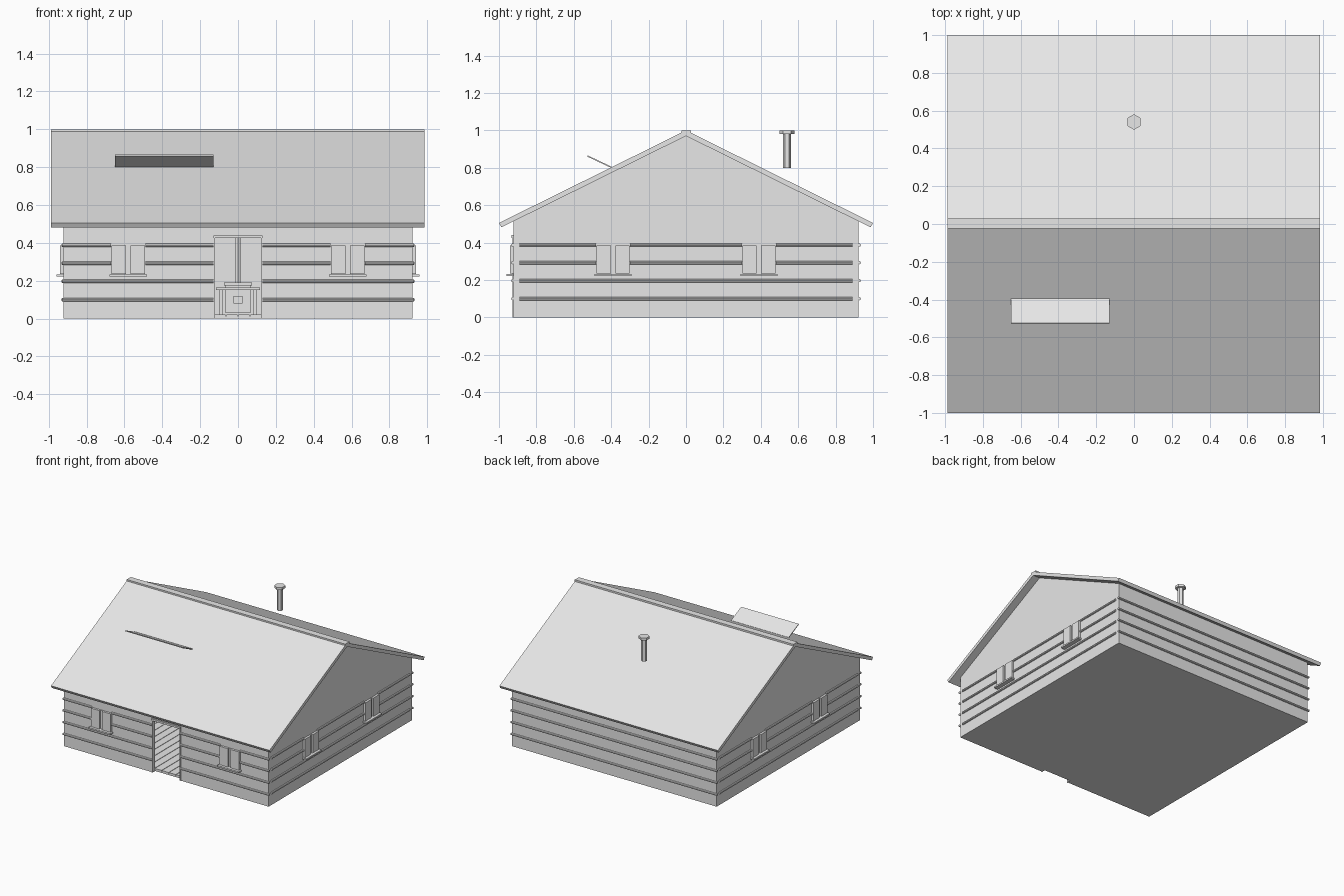
import bpy
import bmesh
from math import atan2, pi
from mathutils import Matrix, Vector

cube = bpy.data.objects.get("Cube")
if cube:
    bpy.data.objects.remove(cube, do_unlink=True)

grey = bpy.data.materials.new("light_grey")
grey.use_nodes = True
grey.diffuse_color = (0.8, 0.8, 0.8, 1)
grey.node_tree.nodes["Principled BSDF"].inputs["Base Color"].default_value = (0.8, 0.8, 0.8, 1)


def finish(name, bm):
    bmesh.ops.recalc_face_normals(bm, faces=bm.faces)
    mesh = bpy.data.meshes.new(name)
    bm.to_mesh(mesh)
    bm.free()
    mesh.materials.append(grey)
    obj = bpy.data.objects.new(name, mesh)
    bpy.context.collection.objects.link(obj)
    return obj


def add_box(bm, x, y, z, turn=Matrix()):
    size = Matrix.Diagonal((x[1] - x[0], y[1] - y[0], z[1] - z[0], 1))
    centre = Matrix.Translation((sum(x) / 2, sum(y) / 2, sum(z) / 2))
    bmesh.ops.create_cube(bm, size=1, matrix=turn @ centre @ size)


def box(name, x, y, z):
    bm = bmesh.new()
    add_box(bm, x, y, z)
    return finish(name, bm)


def prism(name, profile, x0, x1):
    """Extrude a (y, z) profile along x."""
    bm = bmesh.new()
    face = bm.faces.new([bm.verts.new((x0, y, z)) for y, z in profile])
    out = bmesh.ops.extrude_face_region(bm, geom=[face])
    verts = [v for v in out["geom"] if isinstance(v, bmesh.types.BMVert)]
    bmesh.ops.translate(bm, verts=verts, vec=(x1 - x0, 0, 0))
    return finish(name, bm)


def tube(name, x, y, z0, z1, r, sides=6):
    bm = bmesh.new()
    bmesh.ops.create_cone(bm, cap_ends=True, segments=sides, radius1=r, radius2=r,
                          depth=z1 - z0, matrix=Matrix.Translation((x, y, (z0 + z1) / 2)))
    return finish(name, bm)


W = 0.923        # outer wall face
T = 0.03         # wall thickness
EAVE = 0.515     # wall top
DOOR = 0.13      # half width of the doorway

# Walls, with gables on the two ends
gable = [(-W, 0), (W, 0), (W, EAVE), (0, 0.978), (-W, EAVE)]
for side, label in ((1, "left"), (-1, "right")):
    prism(label + "_gable_wall", gable, side * W, side * (W - T))
    box(label + "_front_wall", sorted((side * DOOR, side * (W - T))), (-W, T - W), (0, EAVE))
    box(label + "_door_post", sorted((side * DOOR, side * (DOOR - 0.008))),
        (-W - 0.004, T - W), (0, 0.43))
box("wall_over_door", (-DOOR, DOOR), (-W, T - W), (0.43, EAVE))
box("door_lintel", (-DOOR, DOOR), (-W - 0.01, -W), (0.425, 0.44))
box("back_wall", (T - W, W - T), (W - T, W), (0, EAVE))

# Floor slab with planks running front to back
box("floor_slab", (T - W, W - T), (T - W, W - T), (0, 0.012))
bm = bmesh.new()
planks = 28
pitch = 2 * (W - T) / planks
for i in range(planks):
    x = T - W + i * pitch
    add_box(bm, (x + 0.002, x + pitch - 0.002), (T - W, W - T), (0.012, 0.02))
finish("floor_planks", bm)

# Roof boards and ridge cap
for side, label in ((1, "back"), (-1, "front")):
    board = [(1, 0.505), (0, 1.0), (0, 0.97), (0.987, 0.482)]
    prism(label + "_roof", [(side * y, z) for y, z in board], -0.988, 0.985)
box("ridge_cap", (-0.988, 0.985), (-0.025, 0.028), (0.975, 1.0))

# Raised roof hatch
prism("roof_hatch", [(-0.39, 0.802), (-0.525, 0.866), (-0.528, 0.86), (-0.393, 0.796)],
      -0.65, -0.13)


# Fittings of one wall, laid out facing the front and turned into place
def log_row(bm, u0, u1, z, turn):
    place = Matrix.Translation(((u0 + u1) / 2, -W - 0.003, z)) @ Matrix.Rotation(pi / 2, 4, "Y")
    bmesh.ops.create_cone(bm, cap_ends=True, segments=8, radius1=0.009, radius2=0.009,
                          depth=u1 - u0, matrix=turn @ place)


def window(name, u, turn):
    bm = bmesh.new()
    for s in (-1, 1):
        add_box(bm, sorted((u + s * 0.012, u + s * 0.088)), (-W - 0.018, -W), (0.235, 0.385), turn)
    add_box(bm, (u - 0.012, u + 0.012), (-W - 0.007, -W), (0.235, 0.385), turn)
    add_box(bm, (u - 0.098, u + 0.098), (-W - 0.036, -W), (0.221, 0.233), turn)
    finish(name, bm)


def dress_wall(name, angle, half, windows, door):
    turn = Matrix.Rotation(angle, 4, "Z")
    bm = bmesh.new()
    for z in (0.1, 0.197, 0.293, 0.387):
        gaps = [(u - 0.09, u + 0.09) for u in windows] if z > 0.25 else []
        if door:
            gaps.append((-DOOR, DOOR))
        start = -half
        for a, b in sorted(gaps):
            log_row(bm, start, a, z, turn)
            start = b
        log_row(bm, start, half, z, turn)
    finish(name + "_logs", bm)
    for i, u in enumerate(windows):
        window(name + "_window_" + str(i + 1), u, turn)


dress_wall("front", 0, W + 0.008, (-0.58, 0.58), True)
dress_wall("left", pi / 2, 0.89, (-0.39, 0.39), False)
dress_wall("back", pi, W + 0.008, (), False)
dress_wall("right", -pi / 2, 0.89, (-0.39, 0.39), False)

# Chimney above the roof and stove inside
FLUE = 0.54
tube("chimney_pipe", 0, FLUE, 0.8, 0.985, 0.022)
tube("chimney_cap", 0, FLUE, 0.98, 1.0, 0.041)
tube("stove_pipe", 0, FLUE, 0.18, 0.7, 0.014)
box("stove_body", (-0.065, 0.065), (FLUE - 0.07, FLUE + 0.07), (0.03, 0.175))
box("stove_top", (-0.075, 0.075), (FLUE - 0.08, FLUE + 0.08), (0.175, 0.19))
box("stove_door", (-0.025, 0.025), (FLUE - 0.078, FLUE - 0.07), (0.08, 0.12))

# Table in front of the stove
bm = bmesh.new()
add_box(bm, (-0.115, 0.115), (-0.1, 0.1), (0.15, 0.165))
for x in (-0.09, 0.09):
    for y in (-0.08, 0.08):
        add_box(bm, (x - 0.008, x + 0.008), (y - 0.008, y + 0.008), (0.02, 0.15))
finish("table", bm)
